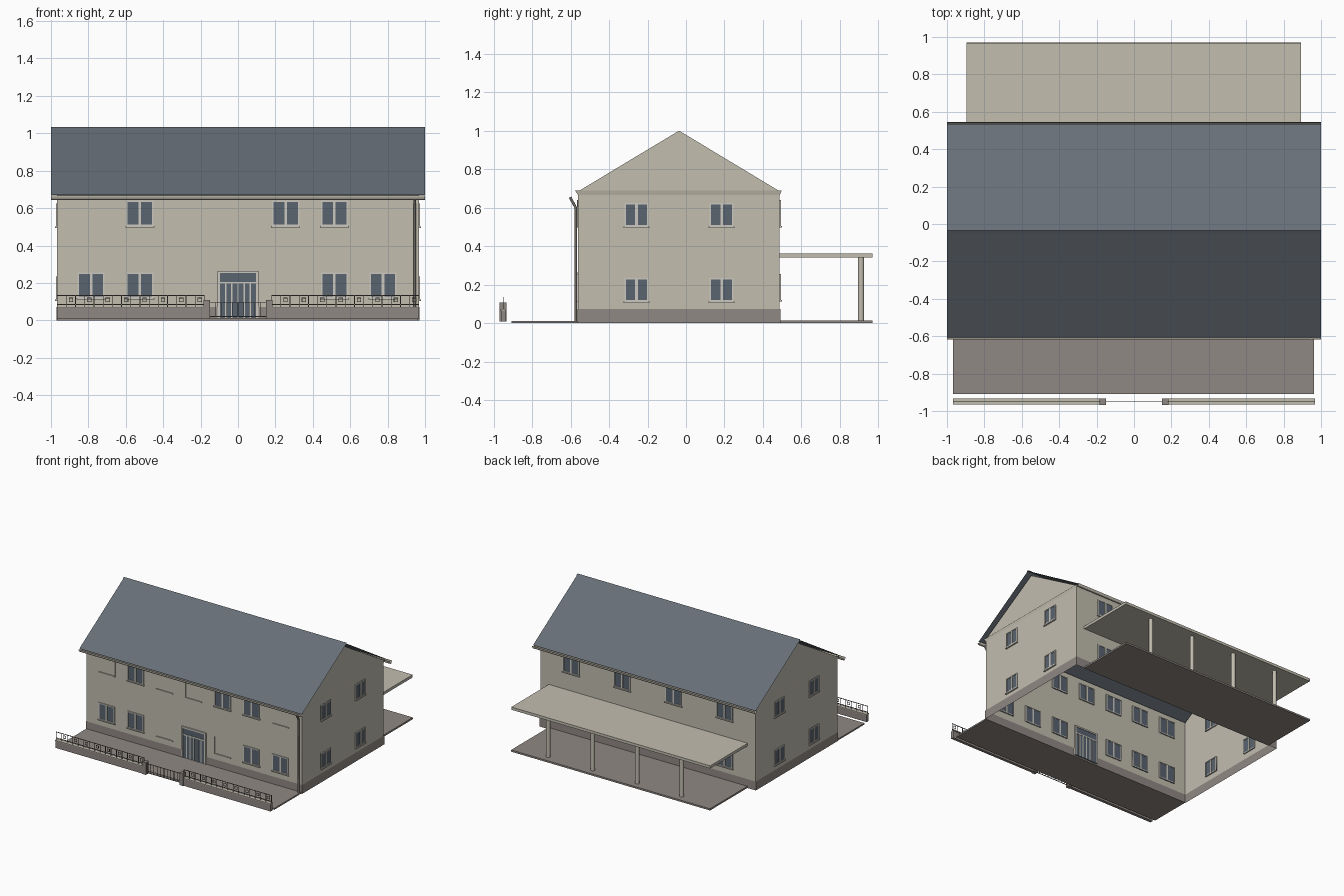
import bpy, bmesh, math
from mathutils import Matrix, Vector

if "Cube" in bpy.data.objects:
    bpy.data.objects.remove(bpy.data.objects["Cube"], do_unlink=True)


def material(name, r, g, b):
    m = bpy.data.materials.new(name)
    m.use_nodes = True
    m.diffuse_color = (r, g, b, 1)
    m.node_tree.nodes["Principled BSDF"].inputs["Base Color"].default_value = (r, g, b, 1)
    return m


BEIGE = material("beige plaster", 0.54, 0.51, 0.43)
TAUPE = material("taupe stone", 0.28, 0.25, 0.23)
SLATE = material("slate roof", 0.135, 0.158, 0.184)
GLASS = material("blue grey glass", 0.10, 0.125, 0.16)
FRAME = material("pale frame", 0.60, 0.58, 0.52)
METAL = material("grey brown metal", 0.17, 0.155, 0.135)


def finish(name, bm, mat):
    mesh = bpy.data.meshes.new(name)
    bm.to_mesh(mesh)
    bm.free()
    mesh.materials.append(mat)
    ob = bpy.data.objects.new(name, mesh)
    bpy.context.scene.collection.objects.link(ob)
    return ob


def boxes(name, mat, spans, frame=Matrix()):
    """Each span is (x0, x1, y0, y1, z0, z1), moved by the frame matrix."""
    bm = bmesh.new()
    for x0, x1, y0, y1, z0, z1 in spans:
        centre = Vector((x0 + x1, y0 + y1, z0 + z1)) / 2
        size = Matrix.Diagonal((x1 - x0, y1 - y0, z1 - z0, 1))
        bmesh.ops.create_cube(bm, size=1, matrix=frame @ Matrix.Translation(centre) @ size)
    return finish(name, bm, mat)


def sheets(name, mat, polys):
    bm = bmesh.new()
    for poly in polys:
        bm.faces.new([bm.verts.new(p) for p in poly])
    return finish(name, bm, mat)


def ring(name, mat, low, high, z0, z1):
    """Four open-topped walls; low and high are (half x, y front, y back)."""
    def corners(s, z):
        return [(-s[0], s[1], z), (s[0], s[1], z), (s[0], s[2], z), (-s[0], s[2], z)]
    a, b = corners(low, z0), corners(high, z1)
    sheets(name, mat, [(a[i], a[(i + 1) % 4], b[(i + 1) % 4], b[i]) for i in range(4)])


# House shell
HX, YF, YB, RIDGE = 0.967, -0.56, 0.487, -0.036
ring("plinth", TAUPE, (HX + .004, YF - .005, YB + .004), (HX + .004, YF - .005, YB + .004), 0, 0.072)
ring("walls", BEIGE, (HX, YF, YB), (HX, YF, YB), 0.068, 0.685)
ring("cornice", BEIGE, (HX + .001, YF, YB), (HX + .006, YF - .016, YB + .01), 0.665, 0.688)
sheets("gables", BEIGE, [[(s * HX, YF, .685), (s * HX, YB, .685), (s * HX, RIDGE, 1.0)][::s]
                         for s in (1, -1)])

# Roof slopes, ridge cap and half round gutters
EF, EB = -0.608, 0.535
sheets("roof", SLATE, [
    [(-1, EF, .67), (1, EF, .67), (1, RIDGE, 1.027), (-1, RIDGE, 1.027)],
    [(1, EB, .67), (-1, EB, .67), (-1, RIDGE, 1.027), (1, RIDGE, 1.027)]])
sheets("ridge_cap", SLATE, [
    [(-1, RIDGE - .015, 1.024), (1, RIDGE - .015, 1.024), (1, RIDGE, 1.034), (-1, RIDGE, 1.034)],
    [(1, RIDGE + .015, 1.024), (-1, RIDGE + .015, 1.024), (-1, RIDGE, 1.034), (1, RIDGE, 1.034)]])
arc = [math.pi * (1 + i / 6) for i in range(7)]
for name, y in (("front_gutter", EF + .004), ("back_gutter", EB - .002)):
    pts = [(y + .013 * math.cos(a), .668 + .024 * math.sin(a)) for a in arc]
    sheets(name, BEIGE, [[(-1, *p), (1, *p), (1, *q), (-1, *q)] for p, q in zip(pts, pts[1:])])

# Downpipe
curve = bpy.data.curves.new("downpipe", "CURVE")
curve.dimensions = "3D"
curve.bevel_depth, curve.bevel_resolution = 0.008, 1
path = [(.945, -.602, .655), (.945, -.595, .64), (.945, -.573, .60), (.945, -.573, .01)]
line = curve.splines.new("POLY")
line.points.add(len(path) - 1)
for point, co in zip(line.points, path):
    point.co = (*co, 1)
curve.materials.append(METAL)
bpy.context.scene.collection.objects.link(bpy.data.objects.new("downpipe", curve))


# Windows: local x runs along the wall, local -y points outwards
def window_parts(c, z, w, h, d0, d1):
    l, r, t = c - w / 2, c + w / 2, 0.008
    frame = [(l, l + t, d0, d1, z, z + h), (r - t, r, d0, d1, z, z + h),
             (l, r, d0, d1, z, z + t), (l, r, d0, d1, z + h - t, z + h),
             (c - .007, c + .007, d0, d1, z, z + h)]
    return frame, (l, r, d0 + .003, d1 - .003, z, z + h)


def window_set(name, wall, openings, w, h):
    """Openings are (centre, sill height, outward depth, inward depth)."""
    frames, panes = [], []
    for c, z, d0, d1 in openings:
        f, pane = window_parts(c, z, w, h, d0, d1)
        frames += f
        panes.append(pane)
        if d0 < 0:
            frames.append((c - w / 2 - .005, c + w / 2 + .005, -.012, 0, z - .008, z))
    boxes(name + "_window_frames", FRAME, frames, wall)
    boxes(name + "_window_glass", GLASS, panes, wall)


LOW, HIGH, BAY = 0.12, 0.505, 0.26
front = Matrix.Translation((0, YF, 0))
back = Matrix.Translation((0, YB, 0)) @ Matrix.Rotation(math.pi, 4, "Z")
right = Matrix.Translation((HX, 0, 0)) @ Matrix.Rotation(math.pi / 2, 4, "Z")
left = Matrix.Translation((-HX, 0, 0)) @ Matrix.Rotation(-math.pi / 2, 4, "Z")

glazed = {(-2, HIGH), (1, HIGH), (2, HIGH), (-3, LOW), (-2, LOW), (2, LOW), (3, LOW)}
openings, trim = [], []
for z in (LOW, HIGH):
    for i in range(-3, 4):
        if i == 0 and z == LOW:
            continue
        c = i * BAY - .005
        if (i, z) in glazed:
            openings.append((c, z, -.007, .010))
        else:
            # Blind bay: sill and inner jamb outside, glazing inside
            openings.append((c, z, .002, .012))
            trim.append((c - .075, c + .075, -.008, 0, z - .008, z))
            for s in ((-1, 1) if i == 0 else (-1 if i > 0 else 1,)):
                trim.append((c + s * .073 - .002, c + s * .073 + .002, -.004, 0, z, z + .135))
window_set("front", front, openings, .145, .135)
boxes("blind_bay_trim", BEIGE, trim, front)
window_set("back", back, [(x, z, -.007, .010) for x in (-.69, -.23, .23, .69)
                          for z in (LOW, HIGH)], .145, .135)
for name, wall, s in (("right", right, 1), ("left", left, -1)):
    window_set(name, wall, [(s * y, z, -.007, .010) for y in (-.257, .185)
                            for z in (.112, .502)], .125, .122)

# Entrance door with transom and glazing bars
boxes("door_glass", GLASS, [(-.1, .1, -.006, .008, .012, .255)], front)
bars = [(s * .103 - .006, s * .103 + .006, -.012, .012, .012, .262) for s in (-1, 1)]
bars += [(-.109, .109, -.012, .012, .252, .264), (-.1, .1, -.01, .011, .196, .206)]
bars += [(x - .004, x + .004, -.01, .011, .012, .2) for x in (-.065, -.033, 0, .033, .065)]
boxes("door_frame", FRAME, bars, front)

# Paving
boxes("front_terrace", TAUPE, [(-.967, .962, -.908, YF, 0, .012)])
boxes("back_terrace", TAUPE, [(-.895, .892, YB, .97, 0, .014)])

# Rear canopy on round posts
boxes("canopy", BEIGE, [(-.895, .892, YB - .002, .968, .34, .362)])
bm = bmesh.new()
for x in (-.6, -.2, .2, .6):
    bmesh.ops.create_cone(bm, cap_ends=True, segments=16, radius1=.016, radius2=.016,
                          depth=.33, matrix=Matrix.Translation((x, .91, .177)))
posts = finish("canopy_posts", bm, BEIGE)
bpy.context.view_layer.objects.active = posts
posts.select_set(True)
bpy.ops.object.shade_smooth_by_angle()

# Boundary wall, gate pillars, railing and gate
FY = -.95
walls, caps, pillars, rail = [], [], [], []
for s in (-1, 1):
    x0, x1 = sorted((s * .18, s * .967))
    walls.append((x0, x1, FY - .012, FY + .012, .008, .066))
    caps.append((x0, x1, FY - .016, FY + .016, .066, .072))
    pillars.append((s * .168 - .017, s * .168 + .017, FY - .018, FY + .018, .008, .108))
    for z in (.085, .133):
        rail.append((x0, x1, FY - .002, FY + .002, z - .002, z + .002))
    count = 16
    step = (x1 - x0) / count
    for i in range(count + 1):
        x = x0 + i * step
        rail.append((x - .002, x + .002, FY - .002, FY + .002, .07, .135))
        if i < count and i % 2:
            # Small square ornament between the balusters
            m = x + step / 2
            for d in (-.01, .01):
                rail.append((m + d - .0015, m + d + .0015, FY - .0015, FY + .0015, .098, .121))
                rail.append((m - .01, m + .01, FY - .0015, FY + .0015, .108 + d, .111 + d))
boxes("boundary_wall", TAUPE, walls)
boxes("boundary_wall_cap", BEIGE, caps)
boxes("gate_pillars", TAUPE, pillars)
boxes("railing", METAL, rail)
gate = [(-.151, .151, FY - .002, FY + .002, z, z + .004) for z in (.018, .092)]
gate += [(x * .03 - .0015, x * .03 + .0015, FY - .0015, FY + .0015, .018, .098) for x in range(-5, 6)]
boxes("gate", METAL, gate)
